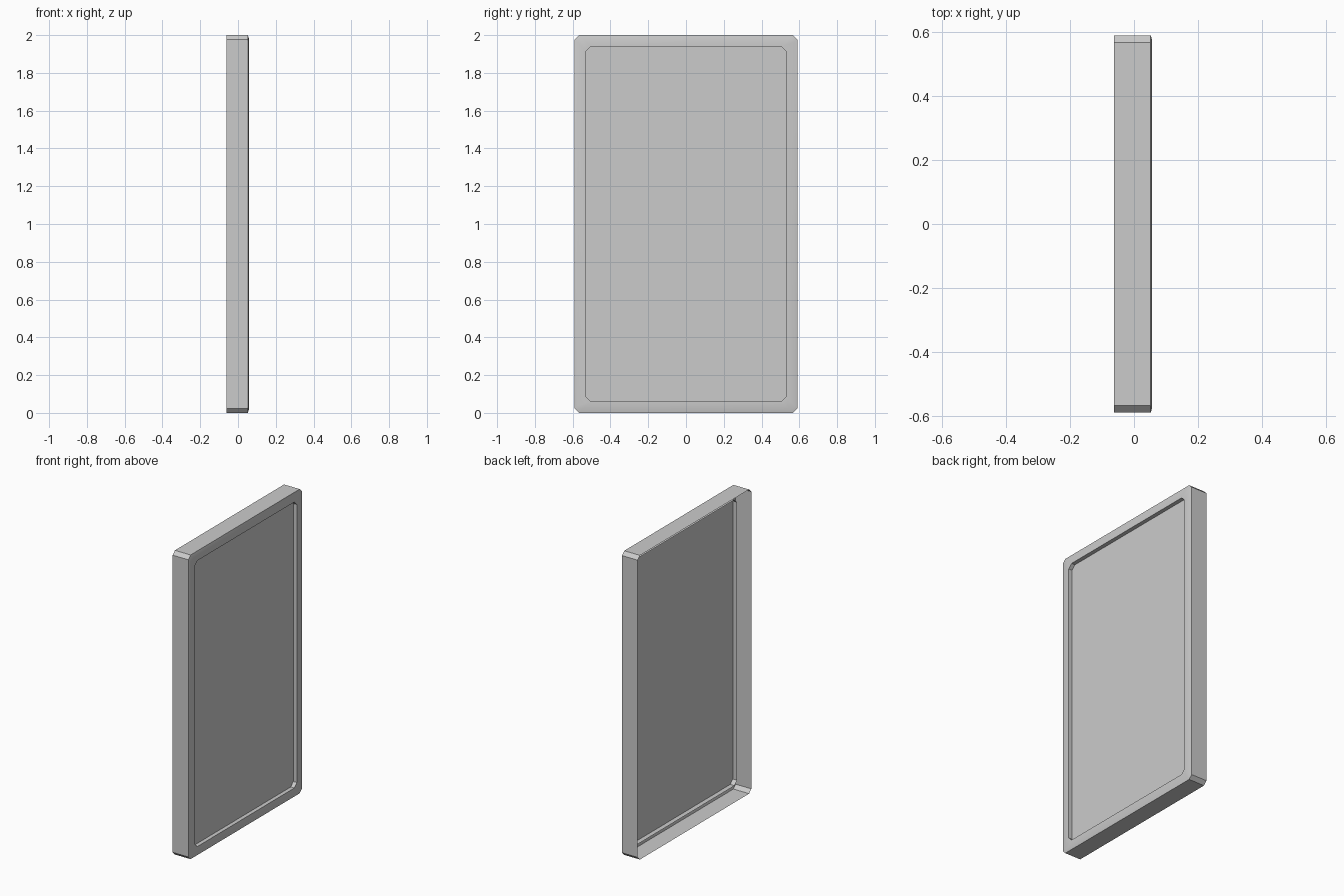
import bpy, bmesh

if "Cube" in bpy.data.objects:
    bpy.data.objects.remove(bpy.data.objects["Cube"])

HALF_Y, HEIGHT = 0.59, 2.0
CHAMFER = 0.023


def chamfered_loop(inset, c):
    """Rectangle in the YZ plane with cut corners, counter-clockwise from +x."""
    y, b, t = HALF_Y - inset, inset, HEIGHT - inset
    return [(y, b + c), (y, t - c), (y - c, t), (-y + c, t),
            (-y, t - c), (-y, b + c), (-y + c, b), (y - c, b)]


def finish(bm, name):
    mesh = bpy.data.meshes.new(name)
    bm.to_mesh(mesh)
    bm.free()
    obj = bpy.data.objects.new(name, mesh)
    bpy.context.collection.objects.link(obj)
    return obj


# Frame: open-backed shell swept as rings of (inset, x, corner cut)
profile = [(0.0, -0.062, CHAMFER), (0.0, 0.052, CHAMFER),
           (0.016, 0.057, CHAMFER), (0.06, 0.057, 0.026),
           (0.06, 0.0, 0.026)]
bm = bmesh.new()
rings = [[bm.verts.new((x, y, z)) for y, z in chamfered_loop(i, c)]
         for i, x, c in profile]
for r, (a, b) in enumerate(zip(rings, rings[1:])):
    for k in range(8):
        n = (k + 1) % 8
        face = bm.faces.new((a[k], a[n], b[n], b[k]))
        face.smooth = r in (1, 2)          # soft front rim, flat walls
for ring in (rings[1], rings[3]):          # crisp rim borders
    for k in range(8):
        bm.edges.get((ring[k], ring[(k + 1) % 8])).smooth = False
finish(bm, "frame")

# Panel: flat sheet set back inside the frame opening
bm = bmesh.new()
bm.faces.new([bm.verts.new((0.031, y, z)) for y, z in chamfered_loop(0.06, 0.026)])
finish(bm, "panel")
